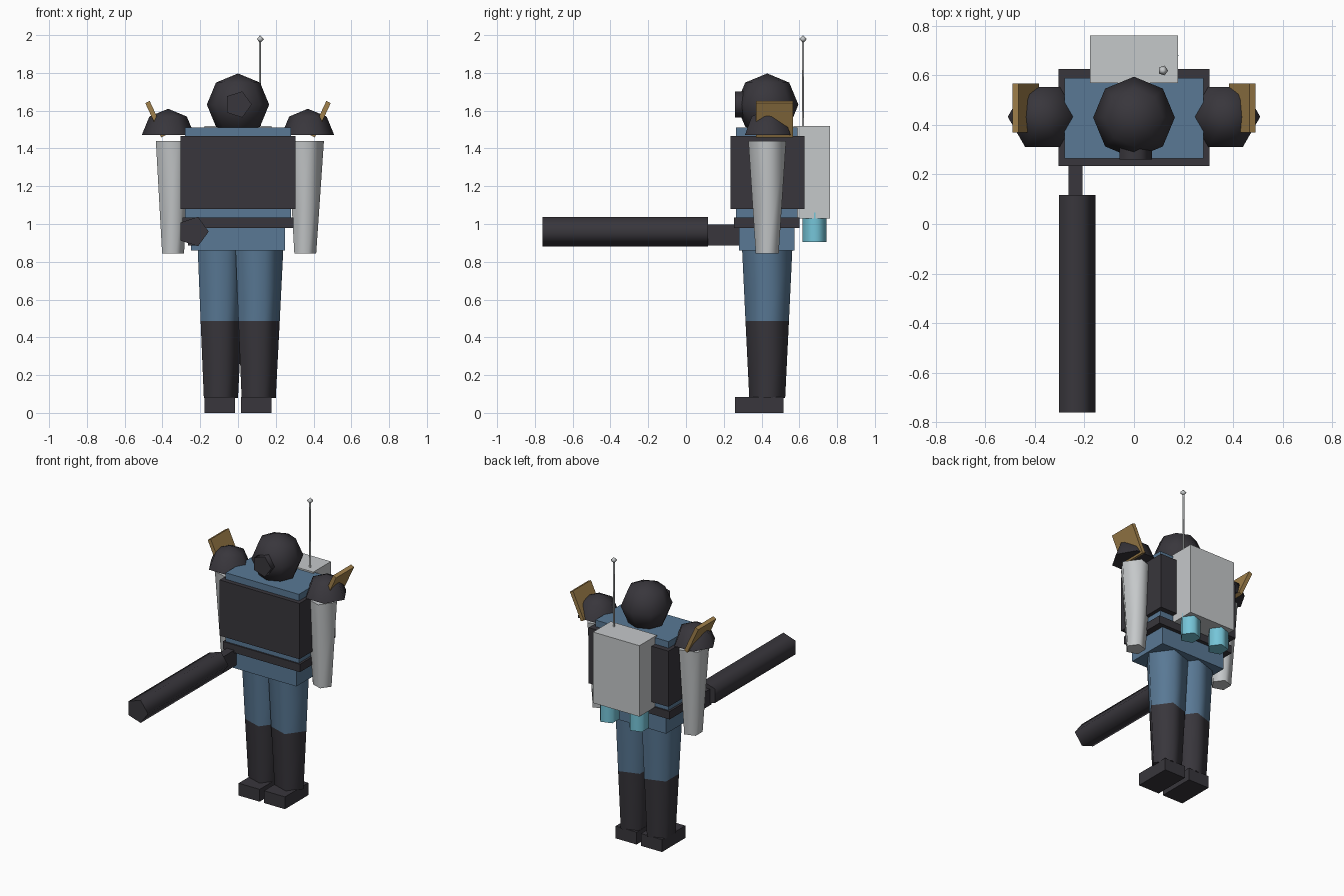
import bpy
import bmesh
from math import sin, cos, pi, radians
from mathutils import Matrix, Vector

cube = bpy.data.objects.get("Cube")
if cube:
    bpy.data.objects.remove(cube, do_unlink=True)


def material(name, color):
    m = bpy.data.materials.new(name)
    m.use_nodes = True
    m.diffuse_color = (*color, 1)
    bsdf = next(n for n in m.node_tree.nodes if n.type == 'BSDF_PRINCIPLED')
    bsdf.inputs["Base Color"].default_value = (*color, 1)
    bsdf.inputs["Roughness"].default_value = 0.8
    return m


BLUE = material("uniform blue", (0.10, 0.19, 0.30))
DARK = material("dark armour", (0.04, 0.037, 0.045))
GREY = material("light grey", (0.56, 0.58, 0.59))
GOLD = material("gold trim", (0.35, 0.215, 0.07))
CYAN = material("cyan thruster", (0.18, 0.56, 0.69))


def finish(bm, name, mat):
    bmesh.ops.recalc_face_normals(bm, faces=bm.faces[:])
    mesh = bpy.data.meshes.new(name)
    bm.to_mesh(mesh)
    bm.free()
    mesh.materials.append(mat)
    obj = bpy.data.objects.new(name, mesh)
    bpy.context.collection.objects.link(obj)
    return obj


def box(name, mat, x, y, z, tilt=0):
    """Box from (min, max) ranges, optionally tilted about its y axis."""
    bm = bmesh.new()
    bmesh.ops.create_cube(bm, size=1)
    size = Vector([r[1] - r[0] for r in (x, y, z)])
    centre = Vector([(r[0] + r[1]) / 2 for r in (x, y, z)])
    bm.transform(Matrix.Translation(centre) @ Matrix.Rotation(tilt, 4, 'Y')
                 @ Matrix.Diagonal((*size, 1)))
    return finish(bm, name, mat)


def lathe(name, mat, sides, profile, loc, along_y=False):
    """Revolve (radius, height) pairs; zero radius closes to a point."""
    bm = bmesh.new()
    rings = []
    for r, h in profile:
        count = sides if r else 1
        rings.append([bm.verts.new((r * cos(2 * pi * i / sides),
                                    r * sin(2 * pi * i / sides), h))
                      for i in range(count)])
    for a, b in zip(rings, rings[1:]):
        for i in range(sides):
            j = (i + 1) % sides
            quad = [a[i % len(a)], a[j % len(a)], b[j % len(b)], b[i % len(b)]]
            bm.faces.new(list(dict.fromkeys(quad))).smooth = True
    # Flat end caps with a crisp rim
    for ring in (rings[0], rings[-1]):
        if len(ring) > 1:
            cap = bm.faces.new(ring)
            for e in cap.edges:
                e.smooth = False
    if along_y:
        bm.transform(Matrix.Rotation(pi / 2, 4, 'X'))
    bm.transform(Matrix.Translation(loc))
    return finish(bm, name, mat)


def arc(radius, start, steps):
    """Quarter-turn style profile from a start angle up to the pole."""
    angles = [start + (pi / 2 - start) * i / steps for i in range(steps + 1)]
    return [(0 if abs(cos(a)) < 1e-5 else radius * cos(a), radius * sin(a))
            for a in angles]


Y = 0.43  # body centre line

# Torso
box("pelvis", BLUE, (-0.25, 0.25), (0.28, 0.575), (0.86, 1.0))
box("belt", DARK, (-0.295, 0.295), (0.255, 0.60), (0.98, 1.035))
box("torso", BLUE, (-0.28, 0.28), (0.265, 0.59), (0.99, 1.51))
box("vest", DARK, (-0.305, 0.305), (0.235, 0.627), (1.08, 1.465))

# Head and face mask
lathe("head", DARK, 8, arc(0.165, -pi / 2, 4), (0, Y, 1.632))
lathe("face_mask", DARK, 5, [(0.073, 0), (0.073, 0.1)], (0, 0.36, 1.633), True)

# Limbs and shoulders
for side, s in (("left", 1), ("right", -1)):
    lathe(side + "_thigh", BLUE, 5, [(0.121, 0.487), (0.14, 0.87)], (s * 0.1, Y, 0))
    lathe(side + "_shin", DARK, 5, [(0.1, 0.08), (0.121, 0.487)], (s * 0.1, Y, 0))
    box(side + "_boot", DARK, (s * 0.097 - 0.08, s * 0.097 + 0.08),
        (0.26, 0.515), (0, 0.085))
    lathe(side + "_arm", GREY, 5, [(0.064, 0.845), (0.105, 1.44)], (s * 0.35, Y, 0))
    lathe(side + "_shoulder_pad", DARK, 6, arc(0.14, 0, 2), (s * 0.37, Y + 0.003, 1.47))
    box(side + "_shoulder_plate", GOLD, (s * 0.437 - 0.013, s * 0.437 + 0.013),
        (0.37, 0.567), (1.455, 1.655), s * radians(25))
    lathe(side + "_thruster", CYAN, 5, [(0.067, 0.905), (0.067, 1.06)],
          (s * 0.113, 0.681, 0))

# Backpack and antenna
box("backpack", GREY, (-0.177, 0.177), (0.57, 0.762), (1.03, 1.52))
lathe("antenna_rod", GREY, 5, [(0.006, 1.5), (0.006, 1.975)], (0.117, 0.62, 0))
lathe("antenna_tip", GREY, 5, arc(0.021, -pi / 2, 2), (0.117, 0.62, 1.979))

# Long gun
lathe("gun_barrel", DARK, 5, [(0.082, 0), (0.082, 0.878)], (-0.237, 0.117, 0.96), True)
box("gun_grip", DARK, (-0.264, -0.208), (0.1, 0.32), (0.885, 0.997))
